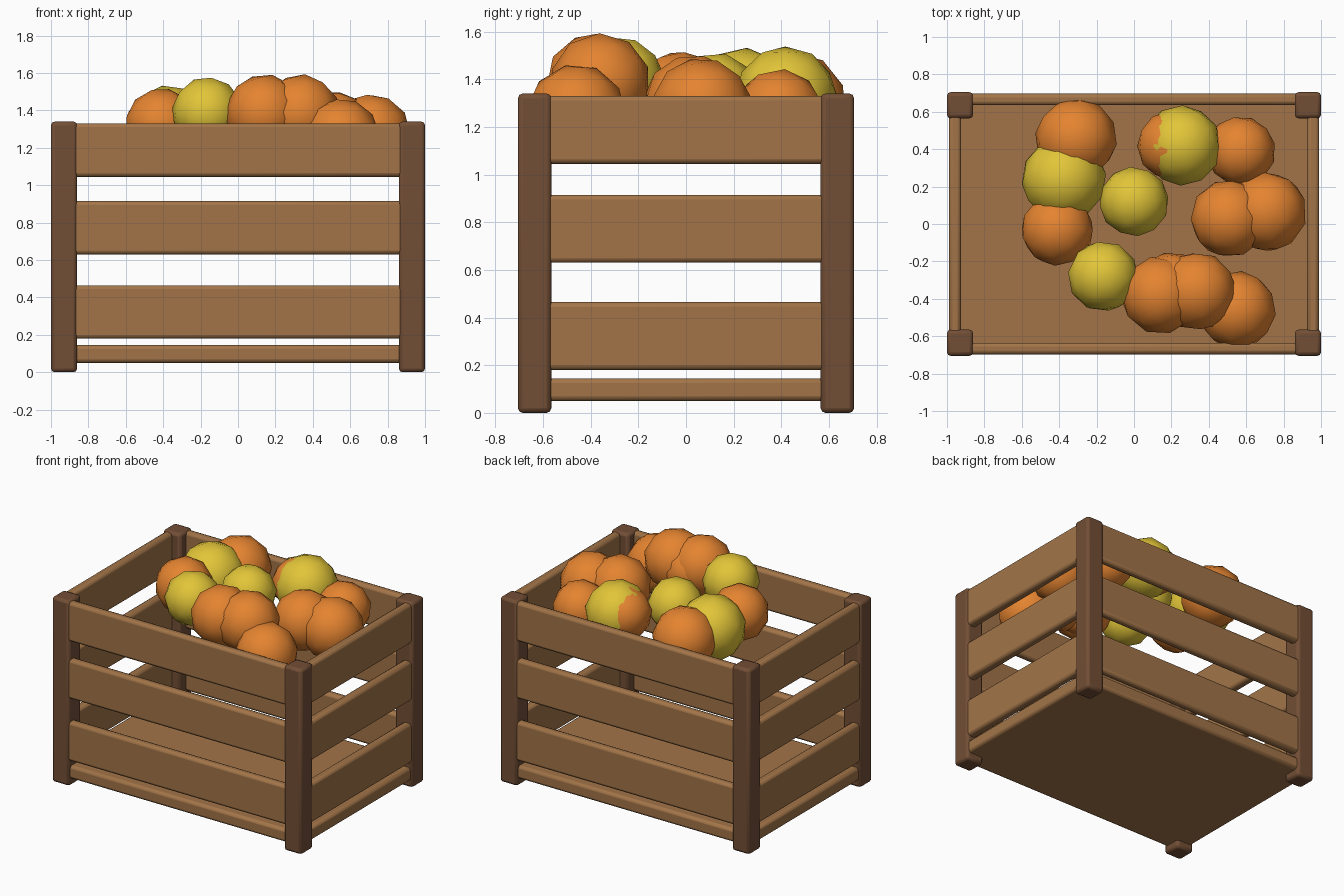
import bpy, random
from mathutils import Euler

random.seed(4)
cube = bpy.data.objects.get("Cube")
if cube:
    bpy.data.objects.remove(cube, do_unlink=True)


def material(name, rgb):
    m = bpy.data.materials.new(name)
    m.use_nodes = True
    m.diffuse_color = (*rgb, 1)
    m.node_tree.nodes["Principled BSDF"].inputs["Base Color"].default_value = (*rgb, 1)
    return m


slat_wood = material("light wood", (0.36, 0.175, 0.065))
post_wood = material("dark wood", (0.17, 0.077, 0.036))
orange = material("orange peel", (0.78, 0.23, 0.03))
yellow = material("yellow peel", (0.76, 0.56, 0.04))


def board(name, lo, hi, mat, bevel=0.02):
    """Box between two corners with rounded edges."""
    size = [b - a for a, b in zip(lo, hi)]
    bpy.ops.mesh.primitive_cube_add(size=1, location=[(a + b) / 2 for a, b in zip(lo, hi)])
    ob = bpy.context.object
    ob.name = name
    ob.scale = size
    bpy.ops.object.transform_apply(location=False, rotation=False, scale=True)
    mod = ob.modifiers.new("rounded edges", 'BEVEL')
    mod.width = bevel
    mod.segments = 2
    ob.data.materials.append(mat)
    bpy.ops.object.shade_smooth_by_angle(angle=0.6)
    return ob


X, Y, POST = 1.0, 0.705, 0.14

# Corner posts
for sx, side in ((-1, "right"), (1, "left")):
    for sy, end in ((-1, "front"), (1, "back")):
        xs = sorted((sx * X, sx * (X - POST)))
        ys = sorted((sy * Y, sy * (Y - POST)))
        board(f"{end}_{side}_post", (xs[0], ys[0], 0), (xs[1], ys[1], 1.34), post_wood)

# Floor panel
board("floor_panel", (-0.985, -0.69, 0.05), (0.985, 0.69, 0.145), slat_wood)

# Three rows of slats on each side
for row, (z0, z1) in {"lower": (0.18, 0.465), "middle": (0.63, 0.915), "upper": (1.045, 1.33)}.items():
    for s, end, side in ((-1, "front", "right"), (1, "back", "left")):
        ys = sorted((s * 0.635, s * 0.697))
        board(f"{row}_{end}_slat", (-0.93, ys[0], z0), (0.93, ys[1], z1), slat_wood)
        xs = sorted((s * 0.925, s * 0.99))
        board(f"{row}_{side}_slat", (xs[0], -0.64, z0), (xs[1], 0.64, z1), slat_wood)

# Fruit: x, y, height of the top, radius, colour
fruit = [
    (-0.31, 0.455, 1.51, 0.22, orange),
    (-0.375, 0.24, 1.53, 0.228, yellow),
    (-0.41, -0.03, 1.515, 0.195, orange),
    (0.0, 0.12, 1.51, 0.187, yellow),
    (-0.165, -0.28, 1.575, 0.19, yellow),
    (0.14, -0.38, 1.59, 0.21, orange),
    (0.335, -0.36, 1.59, 0.212, orange),
    (0.55, -0.46, 1.46, 0.21, orange),
    (0.51, 0.03, 1.5, 0.21, orange),
    (0.71, 0.065, 1.485, 0.215, orange),
    (0.57, 0.39, 1.44, 0.187, orange),
    (0.255, 0.42, 1.535, 0.215, yellow),
    (0.2, 0.42, 1.51, 0.185, orange),
    (0.2, -0.33, 1.53, 0.18, orange),
]
for i, (x, y, top, r, mat) in enumerate(fruit, 1):
    turn = Euler([random.uniform(0, 6.28) for _ in range(3)])
    bpy.ops.mesh.primitive_ico_sphere_add(subdivisions=2, radius=r,
                                          location=(x, y, top - r * 0.98), rotation=turn)
    ob = bpy.context.object
    ob.name = f"fruit_{i}"
    ob.data.materials.append(mat)
    bpy.ops.object.shade_smooth()
